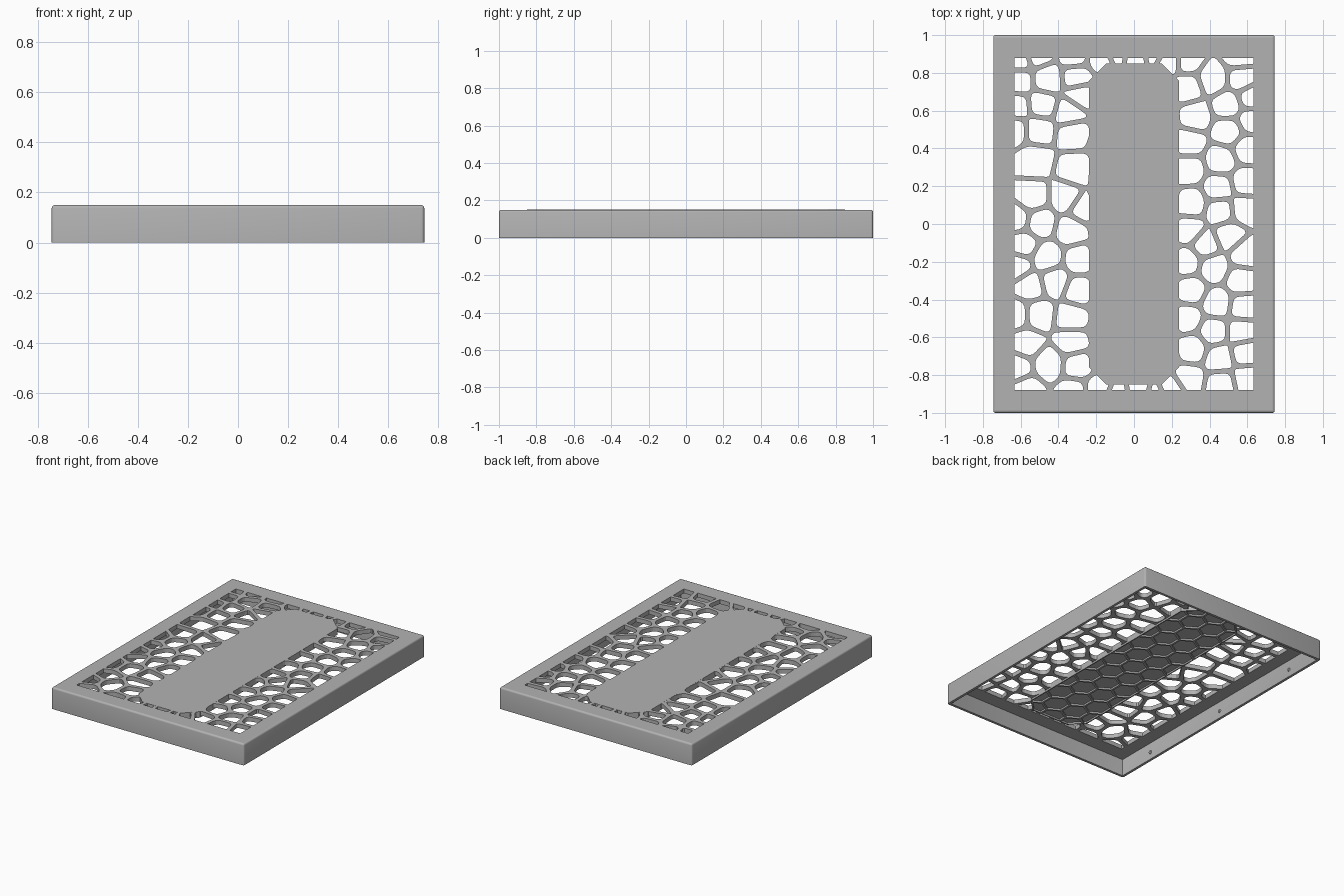
import bpy
import bmesh
import math
from mathutils import Vector

if "Cube" in bpy.data.objects:
    bpy.data.objects.remove(bpy.data.objects["Cube"], do_unlink=True)

HALF_X, HALF_Y, HEIGHT = 0.745, 1.0, 0.15
WIN_X, WIN_Y = 0.633, 0.88          # lattice window
PANEL_X, PANEL_Y = 0.237, 0.85      # solid centre panel
UNDERSIDE = 0.12                    # bottom of the top plate
RIB = 0.013                         # half width of a lattice rib

grey = bpy.data.materials.new("plain grey")
grey.use_nodes = True
grey.diffuse_color = (0.45, 0.45, 0.45, 1)
grey.node_tree.nodes["Principled BSDF"].inputs["Base Color"].default_value = grey.diffuse_color


def add_object(name, mesh):
    mesh.name = name
    mesh.materials.clear()
    mesh.materials.append(grey)
    ob = bpy.data.objects.new(name, mesh)
    bpy.context.scene.collection.objects.link(ob)
    return ob


def finish(name, bm):
    bmesh.ops.recalc_face_normals(bm, faces=bm.faces)
    mesh = bpy.data.meshes.new(name)
    bm.to_mesh(mesh)
    bm.free()
    return add_object(name, mesh)


def sheet(name, loops, z0, z1):
    """Flat sheet: the first loop is the outline, the others are holes."""
    curve = bpy.data.curves.new(name, "CURVE")
    curve.dimensions = "2D"
    curve.fill_mode = "BOTH"
    curve.extrude = (z1 - z0) / 2
    for loop in loops:
        spline = curve.splines.new("POLY")
        spline.points.add(len(loop) - 1)
        for point, p in zip(spline.points, loop):
            point.co = (p.x, p.y, 0, 1)
        spline.use_cyclic_u = True
    temp = bpy.data.objects.new(name + " outline", curve)
    bpy.context.scene.collection.objects.link(temp)
    bpy.context.view_layer.update()
    graph = bpy.context.evaluated_depsgraph_get()
    mesh = bpy.data.meshes.new_from_object(temp.evaluated_get(graph))
    bpy.data.objects.remove(temp, do_unlink=True)
    bm = bmesh.new()
    bm.from_mesh(mesh)
    bpy.data.meshes.remove(mesh)
    bmesh.ops.remove_doubles(bm, verts=bm.verts, dist=0.00005)
    bmesh.ops.translate(bm, verts=bm.verts, vec=(0, 0, (z0 + z1) / 2))
    for f in bm.faces:
        f.smooth = False
    return finish(name, bm)


def clip(poly, point, normal):
    """Keep the part of a convex polygon behind a line."""
    out = []
    for i, b in enumerate(poly):
        a = poly[i - 1]
        da, db = (a - point).dot(normal), (b - point).dot(normal)
        if da * db < 0:
            out.append(a.lerp(b, da / (da - db)))
        if db <= 0:
            out.append(b)
    return out


def clip_to(poly, region):
    """Clip to a counter-clockwise convex region."""
    for i, b in enumerate(region):
        edge = b - region[i - 1]
        poly = clip(poly, b, Vector((edge.y, -edge.x)))
    return poly


def tidy(poly):
    return [p for i, p in enumerate(poly) if (p - poly[i - 1]).length > 0.0015]


def area(poly):
    return abs(sum(poly[i - 1].cross(p) for i, p in enumerate(poly))) / 2


def soften(poly, cut):
    """Round every corner with a short quadratic arc."""
    out = []
    for i, b in enumerate(poly):
        a, c = poly[i - 1], poly[(i + 1) % len(poly)]
        p = b + (a - b) * min(0.4, cut / (a - b).length)
        q = b + (c - b) * min(0.4, cut / (c - b).length)
        for t in (0, 0.33, 0.67, 1):
            out.append(p.lerp(b, t).lerp(b.lerp(q, t), t))
    return out


def rectangle(x, y):
    return [Vector(p) for p in ((-x, -y), (x, -y), (x, y), (-x, y))]


def octagon(x, y, c):
    return [Vector(p) for p in ((c - x, -y), (x - c, -y), (x, c - y), (x, y - c),
                                (x - c, y), (c - x, y), (-x, y - c), (-x, c - y))]


# Lattice cell centres, in hundredths
LEFT = [(-61, 87), (-61, 76), (-46, 77), (-51, 90), (-30, 78), (-31, 89), (-62, 62),
        (-49, 63), (-28, 68), (-34, 59), (-51, 50), (-63, 50), (-32, 48), (-53, 34),
        (-31, 29), (-54, 14), (-36, 14), (-27, 8), (-50, 1), (-62, 3), (-33, -3),
        (-59, -11), (-46, -18), (-29, -19), (-62, -22), (-55, -33), (-42, -30),
        (-29, -35), (-51, -48), (-33, -50), (-62, -48), (-57, -63), (-45, -74),
        (-30, -75), (-33, -62), (-62, -76), (-57, -88), (-32, -89)]
RIGHT = [(28, 87), (28, 72), (42, 77), (56, 89), (57, 77), (62, 67), (50, 63), (32, 57),
         (29, 43), (50, 49), (62, 55), (60, 40), (46, 34), (29, 29), (45, 19), (59, 22),
         (30, 11), (46, 7), (58, 8), (29, -3), (50, -6), (38, -11), (28, -20), (42, -23),
         (59, -16), (57, -30), (30, -35), (44, -42), (28, -50), (58, -44), (42, -57),
         (57, -57), (31, -66), (59, -68), (45, -71), (29, -82), (46, -85), (60, -82)]
MIDDLE = [(-18, 88), (-9, 92), (1, 90), (10, 92), (19, 87),
          (-19, -88), (-9, -92), (3, -90), (11, -92), (20, -88)]
MIDDLE += [(x, y) for x in (-14, 14) for y in range(-70, 71, 14)]
sites = [Vector(p) / 100 for p in LEFT + RIGHT + MIDDLE]

window = rectangle(WIN_X, WIN_Y)
holes = []
for s in sites:
    cell = rectangle(1, 1.2)
    for other in sites:
        if other is not s:
            normal = (other - s).normalized()
            cell = clip(cell, (s + other) / 2 - normal * RIB, normal)
    cell = tidy(cell)
    if len(cell) > 2:
        cell = tidy(clip_to(soften(cell, 0.03), window))
        if len(cell) > 2 and area(cell) > 0.0003:
            holes.append(cell)

# Top plate with the cell lattice
LIP = 0.012
sheet("lattice_top_plate", [rectangle(HALF_X - LIP, HALF_Y - LIP)] + holes, UNDERSIDE, HEIGHT)

# Solid centre panel
sheet("centre_panel", [octagon(PANEL_X, PANEL_Y, 0.09)], UNDERSIDE - 0.0005, HEIGHT + 0.0004)

# Honeycomb ribs under the panel
PITCH = 0.16
inner = octagon(PANEL_X - 0.008, PANEL_Y - 0.008, 0.088)
pockets = []
for row in range(-7, 8):
    for col in range(-3, 4):
        centre = Vector(((col + row % 2 / 2) * PITCH, row * PITCH * math.sqrt(0.75)))
        radius = (PITCH / 2 - 0.007) / math.cos(math.pi / 6)
        hexagon = [centre + radius * Vector((math.sin(-k * math.pi / 3), math.cos(k * math.pi / 3)))
                   for k in range(6)]
        hexagon = tidy(clip_to(hexagon, inner))
        if len(hexagon) > 2 and area(hexagon) > 0.0005:
            pockets.append(hexagon)
sheet("honeycomb_ribs", [octagon(PANEL_X, PANEL_Y, 0.09)] + pockets, UNDERSIDE - 0.012, UNDERSIDE)

# Side walls: a small profile swept round the rectangle, (inset, height)
WALL = 0.018
profile = [(WALL, 0), (0, 0), (0, HEIGHT - LIP), (0.0016, HEIGHT - 0.006),
           (0.006, HEIGHT - 0.0016), (LIP, HEIGHT), (WALL, UNDERSIDE)]
bm = bmesh.new()
rings = []
for inset, z in profile:
    r = max(0.012 - inset, 0.001)
    ring = []
    for k, (sx, sy) in enumerate(((1, 1), (-1, 1), (-1, -1), (1, -1))):
        for step in range(4):
            ang = (k + step / 3) * math.pi / 2
            ring.append(bm.verts.new((sx * (HALF_X - inset - r) + r * math.cos(ang),
                                      sy * (HALF_Y - inset - r) + r * math.sin(ang), z)))
    rings.append(ring)
for i, ring in enumerate(rings):
    for j in range(len(ring)):
        bm.faces.new((rings[i - 1][j - 1], rings[i - 1][j], ring[j], ring[j - 1]))
walls = finish("side_walls", bm)
bpy.ops.object.select_all(action="DESELECT")
walls.select_set(True)
bpy.context.view_layer.objects.active = walls
bpy.ops.object.shade_smooth_by_angle(angle=math.radians(35))

# Small snap studs on the inside of the long walls
for side, label in ((1, "left"), (-1, "right")):
    for n, y in enumerate((-0.7, 0, 0.7)):
        bm = bmesh.new()
        bmesh.ops.create_cone(bm, cap_ends=True, segments=16, radius1=0.014, radius2=0.009, depth=0.012)
        bmesh.ops.rotate(bm, verts=bm.verts, cent=(0, 0, 0),
                         matrix=Vector((0, 0, 1)).rotation_difference(Vector((-side, 0, 0))).to_matrix())
        bmesh.ops.translate(bm, verts=bm.verts, vec=(side * (HALF_X - WALL - 0.002), y, 0.05))
        finish(f"snap_stud_{label}_{n + 1}", bm)
